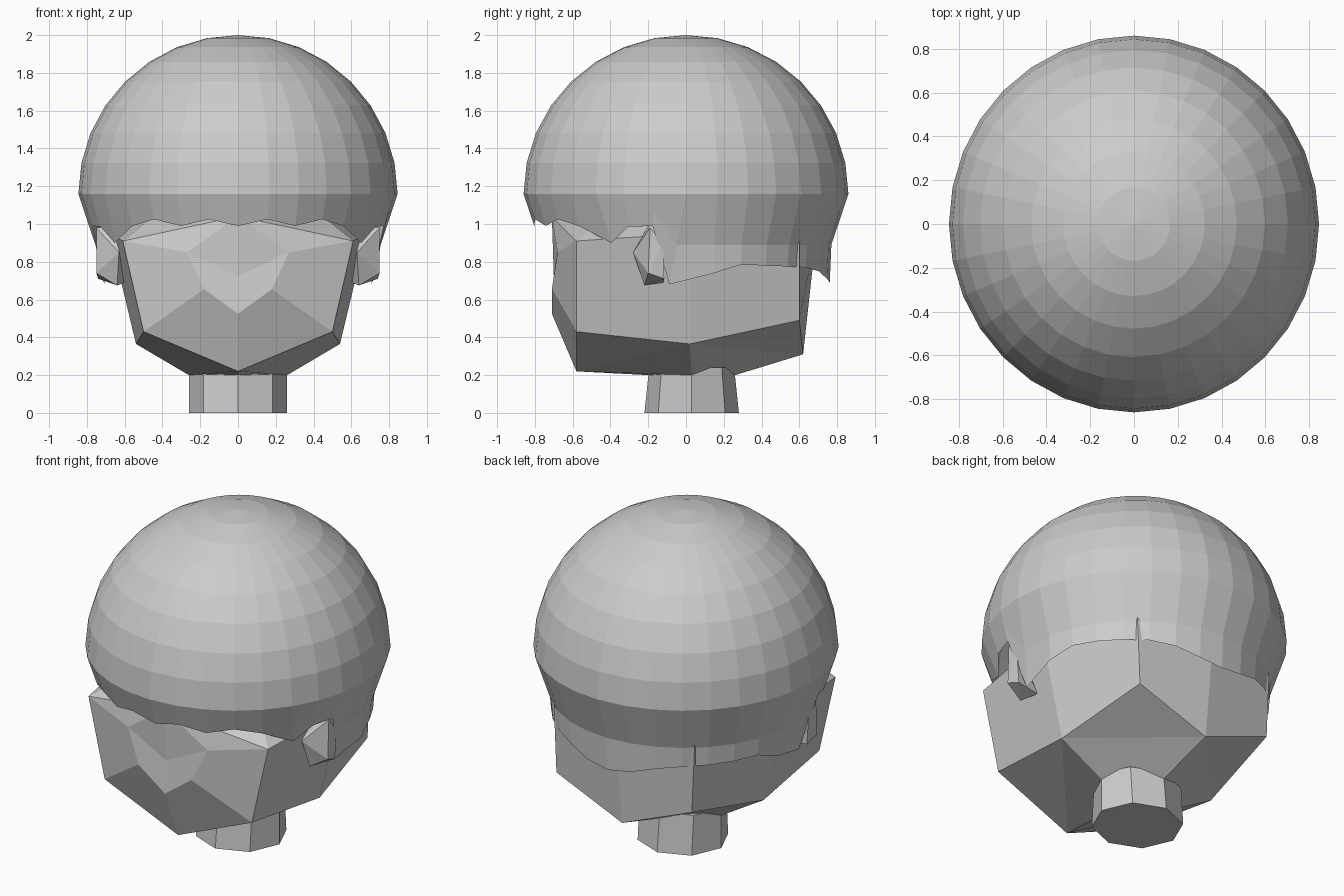
import bpy, bmesh
from math import sin, cos, pi, radians

if "Cube" in bpy.data.objects:
    bpy.data.objects.remove(bpy.data.objects["Cube"])


def finish(name, bm):
    bmesh.ops.remove_doubles(bm, verts=bm.verts, dist=0.0005)
    bmesh.ops.recalc_face_normals(bm, faces=bm.faces)
    me = bpy.data.meshes.new(name)
    bm.to_mesh(me)
    bm.free()
    ob = bpy.data.objects.new(name, me)
    bpy.context.collection.objects.link(ob)
    return ob


# Head: half of a low-poly block, built on both sides
P = [(0, -.58, .22), (.5, -.58, .43), (.18, -.71, .655), (0, -.71, .525),   # chin, jaw, cheek, nose
     (0, -.70, .725), (.27, -.68, .85), (.61, -.58, .91), (0, -.71, 1.04),  # bridge, eye, temple, brow
     (.54, .02, .365), (.68, .02, .95), (.46, .6, .49), (.48, .6, .95),     # side, back corner
     (0, .62, .31), (0, .69, .95), (0, -.2, .2), (.26, .03, .2),            # back, underside
     (0, .26, .2), (0, 0, 1.4)]                                             # underside, crown
F = [(0, 1, 2, 3), (1, 6, 5, 2), (3, 2, 5, 4), (4, 5, 7), (5, 6, 7),
     (1, 8, 9, 6), (8, 10, 11, 9), (10, 12, 13, 11), (0, 8, 1), (0, 14, 15, 8),
     (8, 12, 10), (8, 15, 16, 12), (14, 16, 15),
     (6, 9, 17), (9, 11, 17), (11, 13, 17), (7, 6, 17)]
bm = bmesh.new()
for s in (1, -1):
    vs = [bm.verts.new((s * x, y, z)) for x, y, z in P]
    for f in F:
        bm.faces.new([vs[i] for i in f])
finish("head", bm)

# Neck: eight-sided stub, slightly flared in depth
bm = bmesh.new()
rings = []
for z, ry in ((0, .25), (.24, .225)):
    rings.append([bm.verts.new((.26 * sin(k * pi / 4), .03 - ry * cos(k * pi / 4), z)) for k in range(8)])
for k in range(8):
    j = (k + 1) % 8
    bm.faces.new((rings[0][k], rings[0][j], rings[1][j], rings[1][k]))
for r in rings:
    bm.faces.new(r)
finish("neck", bm)

# Hair: 32-sided dome with a ragged lower edge, heights listed front to back
EDGE = [.99, 1.025, .99, 1.025, .99, .90, .985, .99, .68,
        .74, .785, .78, .775, .77, .75, .71, .69]
N = 32
bm = bmesh.new()


def ring_point(k, r, z, shift=0):
    a = 2 * pi * k / N + shift
    return bm.verts.new((.845 * r * sin(a), -.86 * r * cos(a), z))


rows = []
for i in range(7, -1, -1):
    e = radians(11.25 * i)
    rows.append([ring_point(k, cos(e), 1.16 + .84 * sin(e)) for k in range(N)])
middle, lower = [], []
for k in range(N):
    h = min(k, N - k)
    side = 1 if k < N / 2 else -1
    shift = side * radians({5: 3, 7: -1.5, 8: -7}.get(h, 0))
    zm = .89 if h >= 8 else (1.16 + EDGE[h]) / 2
    rm = 1 - .105 * (1.16 - zm) / .27
    zl = EDGE[h]
    rl = 1 - .105 * (1.16 - zl) / .27 if h < 8 else (.84 if h == 8 else .885)
    middle.append(ring_point(k, rm, zm, shift / 2))
    lower.append(ring_point(k, rl, zl, shift))
rows += [middle, lower]
top = bm.verts.new((0, 0, 2))
for k in range(N):
    j = (k + 1) % N
    bm.faces.new((top, rows[0][k], rows[0][j]))
    for a, b in zip(rows, rows[1:]):
        bm.faces.new((a[k], b[k], b[j], a[j]))
finish("hair", bm)

# Ears: small faceted wedges
EAR = [(.75, -.19, .98), (.75, -.12, .90), (.74, -.115, .71), (.75, -.20, .74),
       (.64, -.22, .675), (.63, -.28, .85), (.64, -.20, .99), (.60, -.12, .69)]
for s, name in ((1, "ear_right"), (-1, "ear_left")):
    bm = bmesh.new()
    for x, y, z in EAR:
        bm.verts.new((s * x, y, z))
    bmesh.ops.convex_hull(bm, input=bm.verts)
    finish(name, bm)
